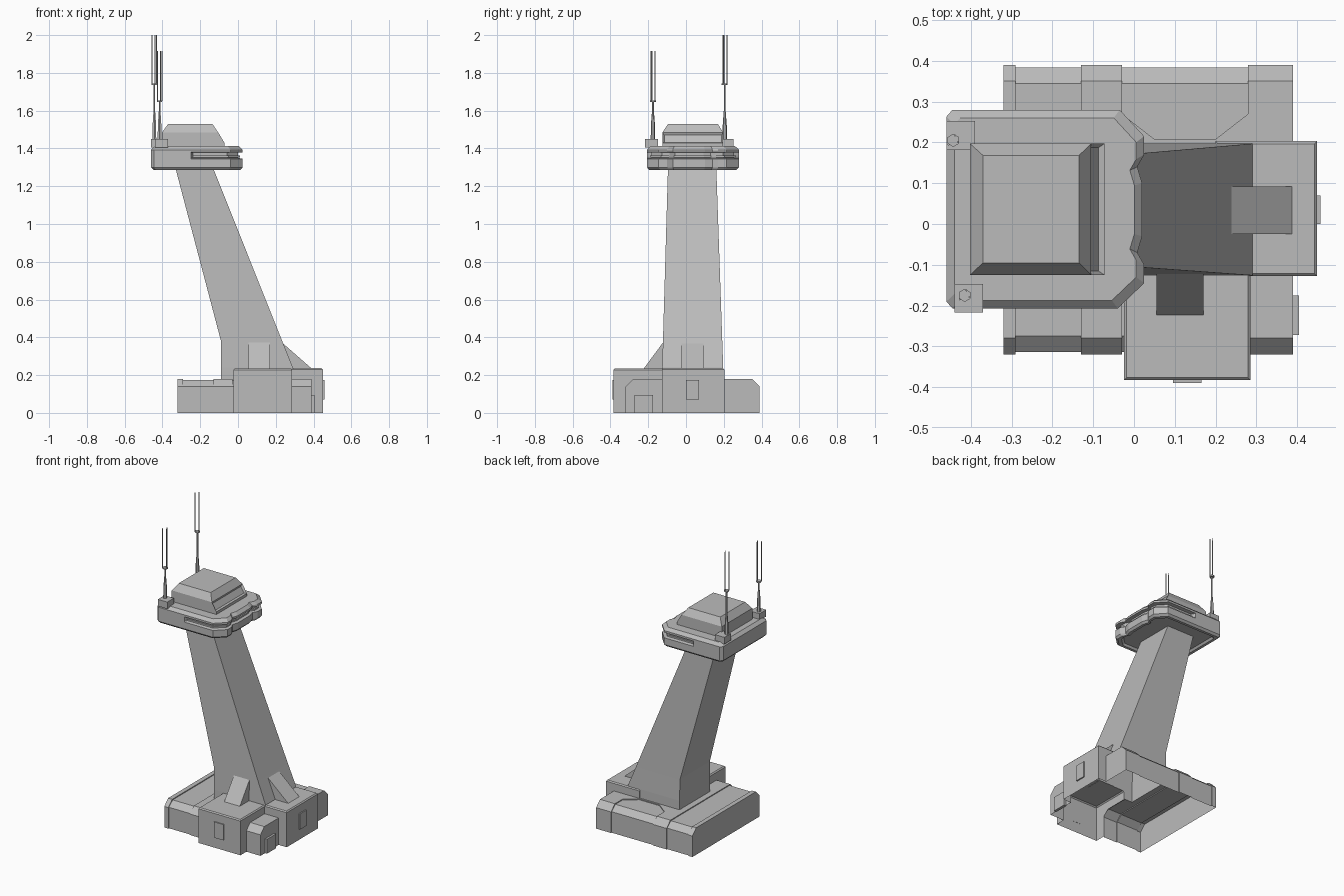
import bpy, bmesh
from mathutils import Vector

if "Cube" in bpy.data.objects:
    bpy.data.objects.remove(bpy.data.objects["Cube"], do_unlink=True)

grey = bpy.data.materials.new("plain_grey")
grey.use_nodes = True
GREY = (0.5, 0.5, 0.5, 1)
grey.diffuse_color = GREY
grey.node_tree.nodes["Principled BSDF"].inputs["Base Color"].default_value = GREY


def finish(name, bm):
    bmesh.ops.recalc_face_normals(bm, faces=bm.faces)
    mesh = bpy.data.meshes.new(name)
    bm.to_mesh(mesh)
    bm.free()
    mesh.materials.append(grey)
    ob = bpy.data.objects.new(name, mesh)
    bpy.context.collection.objects.link(ob)
    return ob


def loft_bm(rings):
    """Closed solid through rings of 3D points."""
    bm = bmesh.new()
    loops = [[bm.verts.new(p) for p in r] for r in rings]
    n = len(loops[0])
    for a, b in zip(loops, loops[1:]):
        for i in range(n):
            j = (i + 1) % n
            bm.faces.new((a[i], a[j], b[j], b[i]))
    bm.faces.new(loops[0])
    bm.faces.new(loops[-1])
    bmesh.ops.recalc_face_normals(bm, faces=bm.faces)
    return bm


def rect(x0, x1, y0, y1, z):
    return [(x0, y0, z), (x1, y0, z), (x1, y1, z), (x0, y1, z)]


def box(name, x0, x1, y0, y1, z0, z1, chamfer=0):
    c = chamfer
    rings = [rect(x0, x1, y0, y1, z0), rect(x0, x1, y0, y1, z1 - c)]
    if c:
        rings.append(rect(x0 + c, x1 - c, y0 + c, y1 - c, z1))
    return finish(name, loft_bm(rings))


def prism(name, pts, axis, a, b):
    """Extrude a 2D profile along x, y or z from a to b."""
    def put(p, t):
        v = list(p)
        v.insert("xyz".index(axis), t)
        return v
    return finish(name, loft_bm([[put(p, t) for p in pts] for t in (a, b)]))


def base_profile(d):
    """Side section of the base, shrunk by d."""
    f, r, t = -0.32 + d, 0.39 - d, 0.18 - d
    return [(f, 0), (r, 0), (r, 0.14), (r - 0.04, t), (f + 0.04, t), (f, 0.14)]


# Base, housings and tower, fused into one shell with an open underside
parts = [prism("base_core", base_profile(0.006), "x", -0.314, 0.384)]
for a, b in ((-0.32, -0.29), (-0.13, -0.03), (0.28, 0.39)):
    parts.append(prism("base_rib", base_profile(0), "x", a, b))
parts.append(prism("rear_deck", [(-0.03, 0), (0.28, 0), (0.28, 0.27), (0.2, 0.208),
                                 (0.05, 0.208), (-0.03, 0.27)], "z", 0.1, 0.18))
parts.append(box("front_housing", -0.025, 0.286, -0.383, -0.05, 0, 0.235, 0.007))
parts.append(box("side_housing", 0.2, 0.449, -0.128, 0.203, 0, 0.237, 0.007))
parts.append(finish("tower", loft_bm([
    rect(-0.09, 0.291, -0.126, 0.197, 0.1),
    rect(-0.09, 0.291, -0.126, 0.197, 0.24),
    rect(-0.09, 0.234, -0.122, 0.192, 0.38),
    rect(-0.335, -0.137, -0.095, 0.16, 1.31)])))

shell = parts[0]
shell.name = "base_and_tower"
for p in parts[1:]:
    m = shell.modifiers.new("join", "BOOLEAN")
    m.operation, m.solver, m.object = "UNION", "EXACT", p
bpy.context.view_layer.update()
fused = bpy.data.meshes.new_from_object(
    shell.evaluated_get(bpy.context.evaluated_depsgraph_get()))
shell.modifiers.clear()
bm = bmesh.new()
bm.from_mesh(fused)
under = [f for f in bm.faces if f.calc_center_median().z < 0.002]
bmesh.ops.delete(bm, geom=under, context="FACES")
bm.to_mesh(shell.data)
bm.free()
for p in parts[1:]:
    bpy.data.objects.remove(p, do_unlink=True)

# Wedge buttresses at the tower foot
prism("front_buttress", [(-0.225, 0.233), (-0.12, 0.233), (-0.12, 0.375)],
      "x", 0.055, 0.17)
prism("side_buttress", [(0.39, 0.235), (0.23, 0.235), (0.23, 0.375)],
      "y", -0.025, 0.092)

# Doors and wall plates
box("side_door", 0.385, 0.404, -0.272, -0.175, 0, 0.095)
box("front_plate", 0.095, 0.165, -0.39, -0.382, 0.07, 0.175)
box("side_plate", 0.446, 0.457, 0, 0.07, 0.07, 0.175)

# Control room: stacked plan outlines, with a window band cut back in front
plan = [(-0.46, -0.19), (-0.445, -0.207), (-0.25, -0.207), (-0.24, -0.207),
        (-0.04, -0.207), (0.025, -0.145), (0.025, -0.1), (0.008, -0.07),
        (0.02, -0.03), (0.02, 0.1), (0.008, 0.14), (0.025, 0.17),
        (0.025, 0.215), (-0.035, 0.28), (-0.24, 0.28), (-0.25, 0.28),
        (-0.445, 0.28), (-0.46, 0.263)]
mid = Vector((-0.215, 0.036))


def room_ring(z, d, window=False):
    """Plan shrunk by about d; a window ring shrinks only its front part."""
    ring = []
    for p in plan:
        k = 0 if window and p[0] < -0.245 else d
        q = mid + (Vector(p) - mid) * (1 - k / 0.245)
        ring.append((q.x, q.y, z))
    return ring


bm = loft_bm([room_ring(1.3, 0.04), room_ring(1.287, 0.03), room_ring(1.287, 0.012),
              room_ring(1.3, 0), room_ring(1.345, 0), room_ring(1.35, 0.025, True),
              room_ring(1.378, 0.025, True), room_ring(1.38, 0),
              room_ring(1.393, 0), room_ring(1.412, 0.02)])
finish("control_room", bm)
# Sill running round the window band
finish("window_sill", loft_bm([[(x, y, z) for x, y, _ in room_ring(0, 0.016, True)]
                               for z in (1.352, 1.362)]))

# Roof cabin with a recessed sloping front
bm = loft_bm([rect(-0.402, -0.072, -0.125, 0.197, 1.405),
              rect(-0.402, -0.072, -0.125, 0.197, 1.43),
              rect(-0.402, -0.105, -0.125, 0.197, 1.485),
              rect(-0.37, -0.135, -0.095, 0.168, 1.53)])
front = [f for f in bm.faces if f.normal.x > 0.5 and 1.44 < f.calc_center_median().z < 1.49]
bmesh.ops.inset_individual(bm, faces=front, thickness=0.014, depth=-0.012)
finish("roof_cabin", bm)


# Two aerials, each on a small plinth
def rod(bm, x, y, z0, z1, r0, r1):
    ret = bmesh.ops.create_cone(bm, cap_ends=True, segments=6, radius1=r0,
                                radius2=r1, depth=z1 - z0)
    bmesh.ops.translate(bm, verts=ret["verts"], vec=(x, y, (z0 + z1) / 2))


def aerial(name, x, y, split, top, bx, by):
    box(name + "_plinth", bx, bx + 0.07, by, by + 0.07, 1.405, 1.45)
    bm = bmesh.new()
    rod(bm, x, y, 1.44, 1.52, 0.012, 0.011)
    rod(bm, x, y, 1.52, 1.6, 0.011, 0.005)
    rod(bm, x, y, 1.6, split, 0.005, 0.005)
    rod(bm, x, y, split - 0.005, split + 0.005, 0.016, 0.016)
    for dx, dy in ((-0.012, -0.01), (0.012, -0.004), (0.004, 0.012)):
        rod(bm, x + dx, y + dy, split, top, 0.0025, 0.0025)
    finish(name, bm)


aerial("rear_aerial", -0.443, 0.205, 1.74, 2.0, -0.46, 0.182)
aerial("front_aerial", -0.415, -0.175, 1.65, 1.915, -0.44, -0.217)
